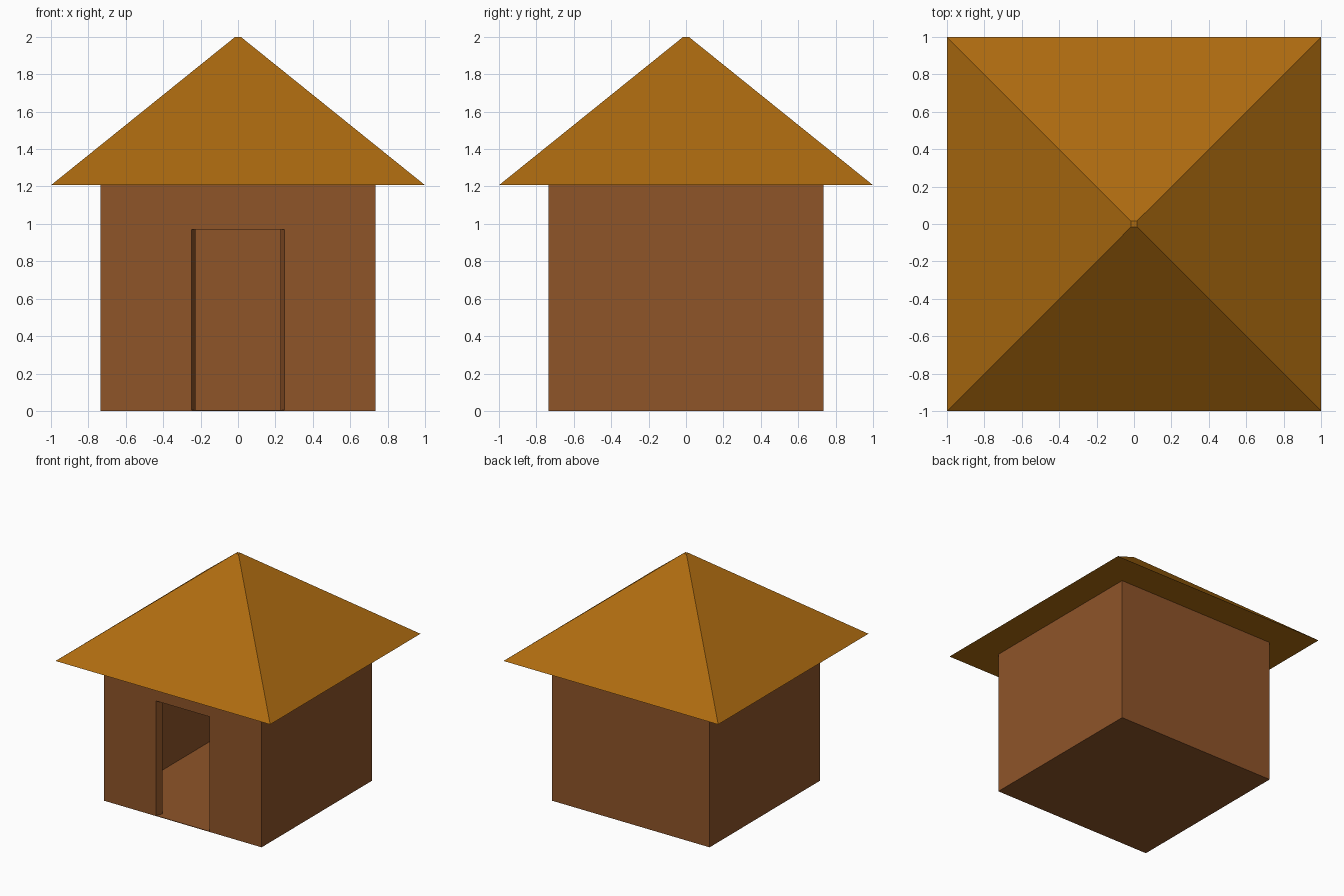
import bpy, bmesh

if "Cube" in bpy.data.objects:
    bpy.data.objects.remove(bpy.data.objects["Cube"])

WALL = 0.735      # half width of the walls
THICK = 0.055     # wall thickness
EAVES = 1.207     # height where the roof starts
FLOOR = 0.004     # top of the thin floor


def material(name, rgb):
    mat = bpy.data.materials.new(name)
    mat.diffuse_color = (*rgb, 1)
    mat.use_nodes = True
    mat.node_tree.nodes["Principled BSDF"].inputs["Base Color"].default_value = mat.diffuse_color
    return mat


def square(half):
    return [(-half, -half), (half, -half), (half, half), (-half, half)]


def prism(name, bottom, top, z0, z1, mat=None):
    """Solid between two matching outlines at heights z0 and z1."""
    bm = bmesh.new()
    low = [bm.verts.new((x, y, z0)) for x, y in bottom]
    high = [bm.verts.new((x, y, z1)) for x, y in top]
    n = len(low)
    bm.faces.new(low[::-1])
    bm.faces.new(high)
    for i in range(n):
        j = (i + 1) % n
        bm.faces.new((low[i], low[j], high[j], high[i]))
    bmesh.ops.recalc_face_normals(bm, faces=bm.faces)
    mesh = bpy.data.meshes.new(name)
    bm.to_mesh(mesh)
    bm.free()
    obj = bpy.data.objects.new(name, mesh)
    bpy.context.collection.objects.link(obj)
    if mat:
        mesh.materials.append(mat)
    return obj


def cut(target, cutter):
    cutter.hide_render = True
    cutter.display_type = 'WIRE'
    mod = target.modifiers.new(cutter.name, 'BOOLEAN')
    mod.operation = 'DIFFERENCE'
    mod.solver = 'EXACT'
    mod.object = cutter


brown = material("wall_brown", (0.274, 0.089, 0.022))
ochre = material("roof_ochre", (0.42, 0.147, 0.005))

# Walls and floor: a box hollowed out from the top
walls = prism("walls", square(WALL), square(WALL), 0, EAVES, brown)
room = square(WALL - THICK)
cut(walls, prism("room_cutter", room, room, FLOOR, EAVES + 0.1, brown))

# Doorway: slightly splayed, wider on the outside
door = [(-0.266, -0.785), (0.266, -0.785), (0.210, -0.63), (-0.210, -0.63)]
cut(walls, prism("door_cutter", door, door, FLOOR, 0.97, brown))

# Roof: pyramid with a tiny flat tip
prism("roof", square(1.0), square(0.015), EAVES, 2.0, ochre)
